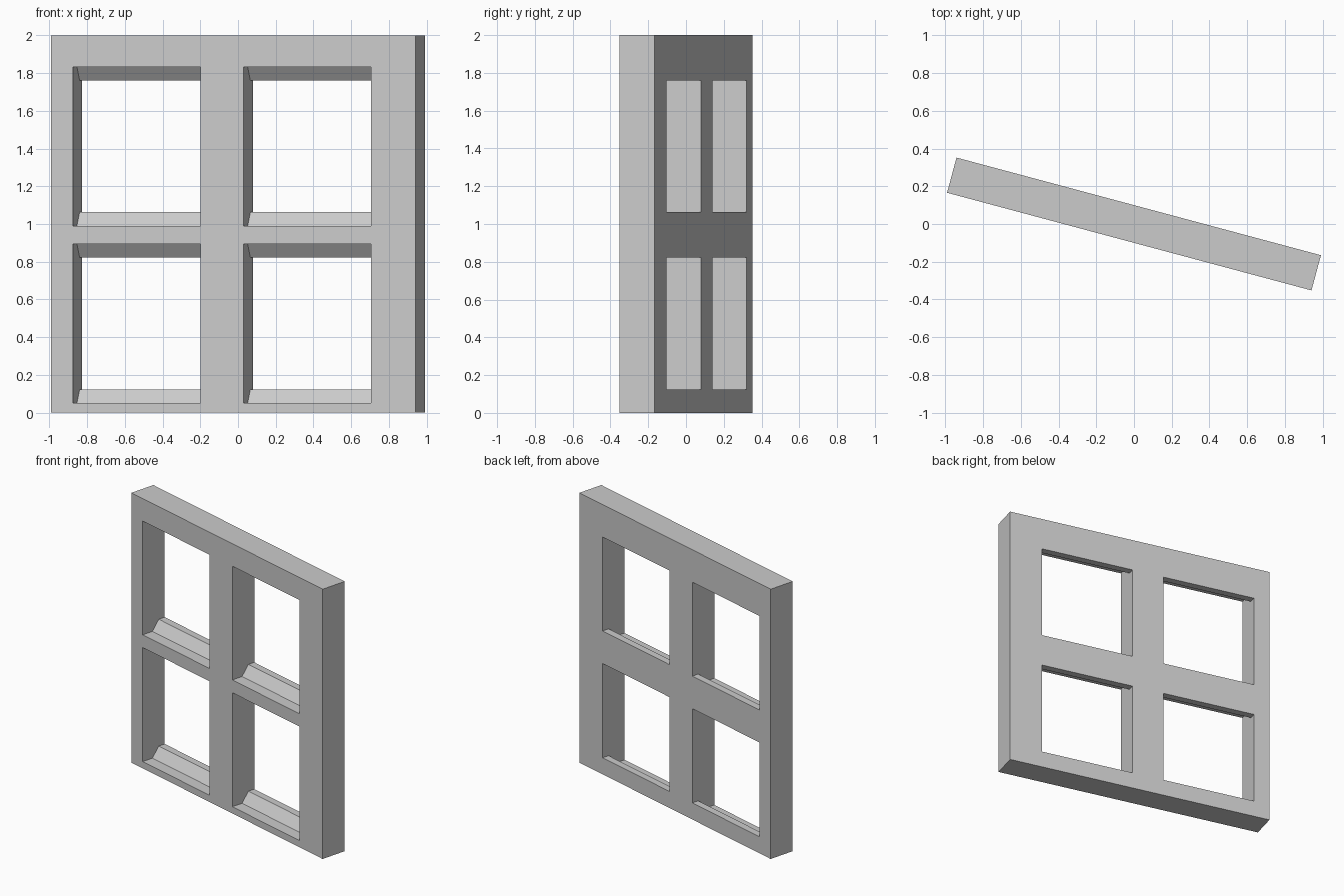
import bpy, bmesh, math

if "Cube" in bpy.data.objects:
    bpy.data.objects.remove(bpy.data.objects["Cube"])

THICK = 0.193
TURN = math.radians(-15)
BAYS_U = [(-0.881, -0.181), (0.056, 0.756)]    # opening left/right along the frame
BAYS_Z = [(0.05, 0.895), (0.99, 1.833)]        # opening bottom/top on the front face
LIP = 0.073                                    # height of the sloped sill
V0, V1 = -THICK / 2 + 0.085, -THICK / 2 + 0.141  # slope start and end in depth

paint = bpy.data.materials.new("light_grey")
paint.diffuse_color = (0.6, 0.6, 0.6, 1)
paint.use_nodes = True
paint.node_tree.nodes["Principled BSDF"].inputs["Base Color"].default_value = paint.diffuse_color


def make_object(name, bm):
    bmesh.ops.recalc_face_normals(bm, faces=bm.faces)
    mesh = bpy.data.meshes.new(name)
    bm.to_mesh(mesh)
    bm.free()
    mesh.materials.append(paint)
    obj = bpy.data.objects.new(name, mesh)
    bpy.context.collection.objects.link(obj)
    obj.rotation_euler.z = TURN
    return obj


def add_prism(bm, profile, u0, u1):
    """Extrude a (depth, height) profile along the frame from u0 to u1."""
    face = bm.faces.new([bm.verts.new((u0, v, z)) for v, z in profile])
    out = bmesh.ops.extrude_face_region(bm, geom=[face])
    verts = [g for g in out["geom"] if isinstance(g, bmesh.types.BMVert)]
    bmesh.ops.translate(bm, verts=verts, vec=(u1 - u0, 0, 0))


# Frame slab
bm = bmesh.new()
h = THICK / 2
add_prism(bm, [(-h, 0), (h, 0), (h, 2), (-h, 2)], -1, 1)
frame = make_object("window_frame", bm)

# Openings: wide at the front, stepping in along a slope at top and bottom
bm = bmesh.new()
for z0, z1 in BAYS_Z:
    profile = [(-0.3, z0), (V0, z0), (V1, z0 + LIP), (0.3, z0 + LIP),
               (0.3, z1 - LIP), (V1, z1 - LIP), (V0, z1), (-0.3, z1)]
    for u0, u1 in BAYS_U:
        add_prism(bm, profile, u0, u1)
cutter = make_object("opening_cutter", bm)
cutter.hide_render = True

# Cut the openings and drop the cutter
mod = frame.modifiers.new("openings", 'BOOLEAN')
mod.operation = 'DIFFERENCE'
mod.solver = 'EXACT'
mod.object = cutter
bpy.context.view_layer.objects.active = frame
frame.select_set(True)
bpy.ops.object.modifier_apply(modifier=mod.name)
bpy.data.objects.remove(cutter)
